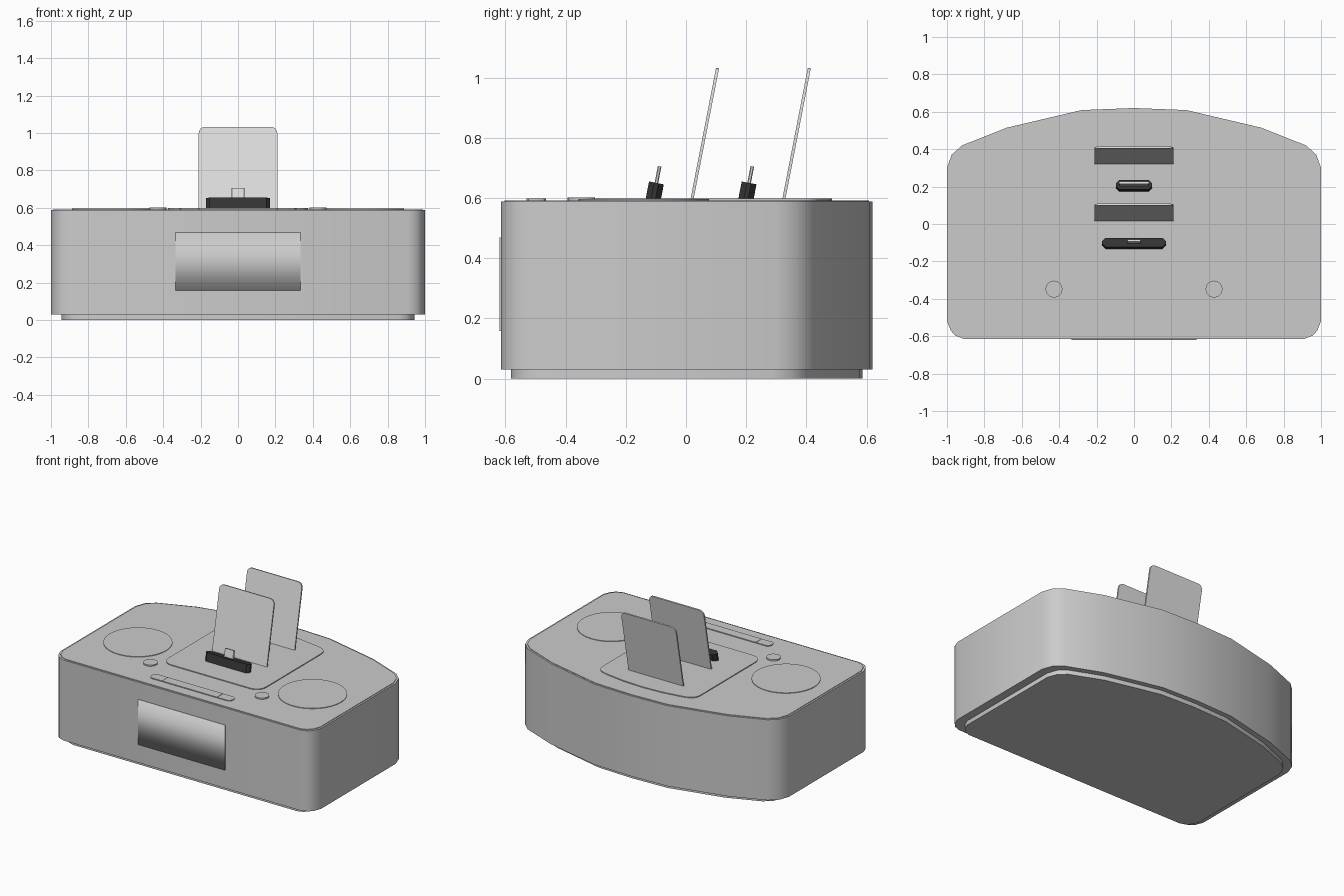
import bpy, bmesh, math
from mathutils import Matrix, Vector

if "Cube" in bpy.data.objects:
    bpy.data.objects.remove(bpy.data.objects["Cube"])


def material(name, v):
    m = bpy.data.materials.new(name)
    m.diffuse_color = (v, v, v, 1)
    m.use_nodes = True
    m.node_tree.nodes["Principled BSDF"].inputs["Base Color"].default_value = m.diffuse_color
    return m


GREY = material("body grey", 0.60)
LIGHT = material("light grey", 0.74)
DARK = material("connector black", 0.035)


def prism(name, pts, z0, z1, mat, matrix=Matrix(), angle=35):
    """Extrude a flat outline from z0 to z1, then place it with a matrix."""
    bm = bmesh.new()
    low = [bm.verts.new((x, y, z0)) for x, y in pts]
    high = [bm.verts.new((x, y, z1)) for x, y in pts]
    bm.faces.new(low)
    bm.faces.new(high)
    n = len(pts)
    for i in range(n):
        j = (i + 1) % n
        bm.faces.new((low[i], low[j], high[j], high[i]))
    bmesh.ops.recalc_face_normals(bm, faces=bm.faces)
    bm.transform(matrix)
    me = bpy.data.meshes.new(name)
    bm.to_mesh(me)
    bm.free()
    me.materials.append(mat)
    me.shade_smooth()
    me.set_sharp_from_angle(angle=math.radians(angle))
    ob = bpy.data.objects.new(name, me)
    bpy.context.collection.objects.link(ob)
    return ob


def mirrored(half):
    """Close a right-hand half outline by mirroring it across x = 0."""
    return half + [(-x, y) for x, y in reversed(half) if x > 0]


def rounded(x0, x1, y0, y1, r, seg=4):
    pts = []
    corners = [(x1 - r, y1 - r), (x0 + r, y1 - r), (x0 + r, y0 + r), (x1 - r, y0 + r)]
    for k, (cx, cy) in enumerate(corners):
        for i in range(seg + 1):
            a = math.pi / 2 * (k + i / seg)
            pts.append((cx + r * math.cos(a), cy + r * math.sin(a)))
    return pts


def circle(cx, cy, r, n):
    return [(cx + r * math.cos(2 * math.pi * i / n), cy + r * math.sin(2 * math.pi * i / n))
            for i in range(n)]


def scaled(pts, sx, sy):
    return [(x * sx, y * sy) for x, y in pts]


# cabinet, recessed foot and top panel share one outline
outline = mirrored([(0, 0.62), (0.28, 0.609), (0.68, 0.515), (0.92, 0.42), (0.975, 0.37),
                    (1, 0.30), (1, -0.52), (0.98, -0.57), (0.955, -0.597), (0.91, -0.614)])
prism("cabinet", outline, 0.03, 0.588, GREY)
prism("foot", scaled(outline, 0.943, 0.946), 0, 0.04, GREY)
prism("top_panel", scaled(outline, 0.988, 0.982), 0.58, 0.592, GREY)

# docking pad with a bowed rear edge
pad = [(0, 0.485), (0.15, 0.477), (0.29, 0.456)]
pad += [(0.305 + 0.07 * math.sin(a), 0.38 + 0.07 * math.cos(a))
        for a in (math.radians(d) for d in (10, 30, 50, 70, 90))]
pad += [(0.305 + 0.07 * math.cos(a), -0.23 - 0.07 * math.sin(a))
        for a in (math.radians(d) for d in (0, 22.5, 45, 67.5, 90))]
prism("docking_pad", mirrored(pad), 0.58, 0.598, GREY)

# speakers and round buttons
for side, s in (("left", -1), ("right", 1)):
    prism(side + "_speaker", circle(s * 0.67, -0.14, 0.217, 48), 0.58, 0.596, GREY)
    prism(side + "_button", circle(s * 0.428, -0.348, 0.045, 24), 0.58, 0.601, GREY)

# control bar in three pieces, with rounded outer ends
end = [(0.212, -0.465), (0.29, -0.465), (0.305, -0.472), (0.312, -0.487),
       (0.312, -0.508), (0.305, -0.523), (0.29, -0.53), (0.212, -0.53)]
prism("right_bar_key", end, 0.58, 0.598, GREY)
prism("left_bar_key", scaled(end, -1, 1), 0.58, 0.598, GREY)
prism("middle_bar_key", rounded(-0.21, 0.21, -0.53, -0.465, 0.002, 1), 0.58, 0.598, GREY)

# front screen, shaded smoothly from top to bottom
screen = prism("screen", [(-0.334, 0.158), (0.334, 0.158), (0.334, 0.469), (-0.334, 0.469)],
               0, 0.01, GREY,
               Matrix.Translation((0, -0.61, 0)) @ Matrix.Rotation(math.pi / 2, 4, 'X'), 180)
for e in screen.data.edges:
    a, b = (screen.data.vertices[i].co for i in e.vertices)
    e.use_edge_sharp = abs(a.x - b.x) < 0.01

# two docks: leaning back plate, connector block and plug
TILT = math.radians(11)
lean = Matrix.Rotation(-TILT, 4, 'X')
upright = Matrix.Rotation(math.pi / 2 - TILT, 4, 'X')
docks = [("front", 0.025, -0.109, 0.17, 0.036), ("rear", 0.33, 0.199, 0.097, 0.08)]
for name, plate_y, plug_y, half_w, tab_w in docks:
    prism(name + "_back_plate", rounded(-0.21, 0.21, -0.04, 0.444, 0.033), 0, 0.01, LIGHT,
          Matrix.Translation((0, plate_y, 0.595)) @ upright)
    at = Matrix.Translation((0, plug_y, 0.595)) @ lean
    prism(name + "_connector", rounded(-half_w, half_w, -0.025, 0.025, 0.018, 1),
          -0.01, 0.056, DARK, at)
    prism(name + "_plug", rounded(-tab_w, tab_w, -0.006, 0.006, 0.003, 1),
          0.04, 0.112, LIGHT, at)
